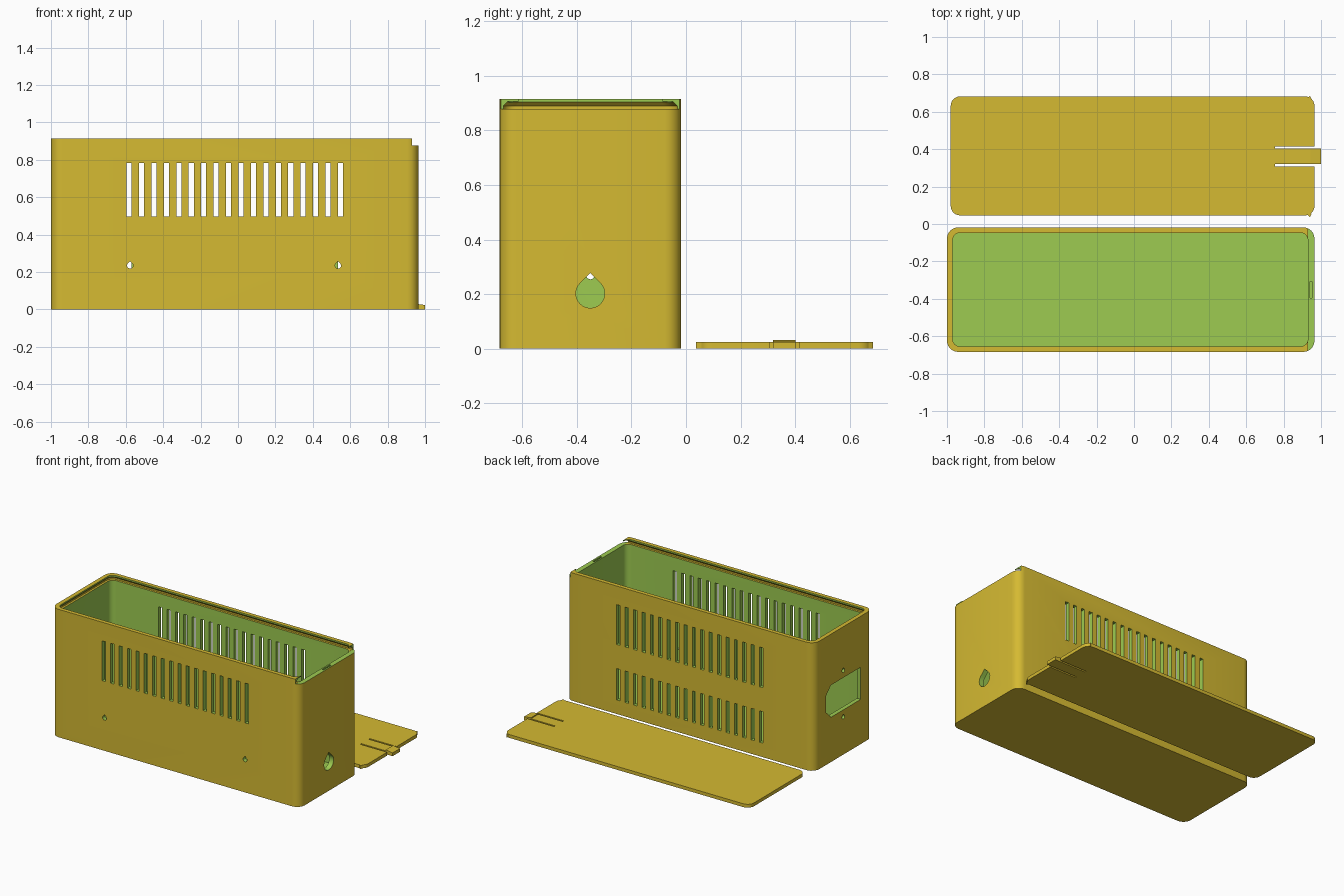
import bpy, bmesh, math

if "Cube" in bpy.data.objects:
    bpy.data.objects.remove(bpy.data.objects["Cube"])


def material(name, rgb):
    m = bpy.data.materials.new(name)
    m.diffuse_color = (*rgb, 1)
    m.use_nodes = True
    m.node_tree.nodes["Principled BSDF"].inputs["Base Color"].default_value = m.diffuse_color
    return m


MATS = [material("mustard_yellow", (0.665, 0.491, 0.032)),
        material("leaf_green", (0.337, 0.597, 0.082))]


def rounded(x0, x1, y0, y1, r, n=6):
    """Rounded rectangle outline, counter-clockwise."""
    pts = []
    corners = [(x1 - r, y1 - r), (x0 + r, y1 - r), (x0 + r, y0 + r), (x1 - r, y0 + r)]
    for k, (cx, cy) in enumerate(corners):
        for i in range(n + 1):
            a = math.pi / 2 * (k + i / n)
            pts.append((cx + r * math.cos(a), cy + r * math.sin(a)))
    return pts


def rect(a0, a1, b0, b1):
    return [(a0, b0), (a1, b0), (a1, b1), (a0, b1)]


def teardrop(cx, cy, r, n=24):
    """Round hole with a 45 degree point on top."""
    pts = [(cx, cy + r * math.sqrt(2))]
    for i in range(n + 1):
        a = math.radians(135 + 270 * i / n)
        pts.append((cx + r * math.cos(a), cy + r * math.sin(a)))
    return pts


def loft(bm, rings):
    """Closed solid through matching rings of 3D points."""
    vs = [[bm.verts.new(p) for p in ring] for ring in rings]
    n = len(vs[0])
    faces = [bm.faces.new(vs[0]), bm.faces.new(vs[-1])]
    for a, b in zip(vs, vs[1:]):
        for i in range(n):
            j = (i + 1) % n
            faces.append(bm.faces.new((a[i], a[j], b[j], b[i])))
    bmesh.ops.recalc_face_normals(bm, faces=faces)


def prism(bm, outline, axis, lo, hi):
    """Extrude an outline along an axis."""
    place = {"x": lambda p, t: (t, p[0], p[1]),
             "y": lambda p, t: (p[0], t, p[1]),
             "z": lambda p, t: (p[0], p[1], t)}[axis]
    loft(bm, [[place(p, t) for p in outline] for t in (lo, hi)])


def finish(name, bm, mat=0):
    me = bpy.data.meshes.new(name)
    for f in bm.faces:
        f.material_index = mat
    bm.to_mesh(me)
    bm.free()
    for m in MATS:
        me.materials.append(m)
    ob = bpy.data.objects.new(name, me)
    bpy.context.collection.objects.link(ob)
    return ob


def solid(name, outline, axis, lo, hi, mat=0):
    bm = bmesh.new()
    prism(bm, outline, axis, lo, hi)
    return finish(name, bm, mat)


def activate(ob):
    bpy.ops.object.select_all(action='DESELECT')
    ob.select_set(True)
    bpy.context.view_layer.objects.active = ob


def cut(ob, cutter):
    activate(ob)
    mod = ob.modifiers.new("cut", 'BOOLEAN')
    mod.operation = 'DIFFERENCE'
    mod.solver = 'EXACT'
    mod.object = cutter
    bpy.ops.object.modifier_apply(modifier=mod.name)
    bpy.data.objects.remove(cutter)


def smooth(ob):
    activate(ob)
    bpy.ops.object.shade_smooth_by_angle(angle=math.radians(30))


# Case body
Y0, Y1, YC = -0.684, -0.018, -0.351
case = solid("case_body", rounded(-1, 0.965, Y0, Y1, 0.06), "z", 0, 0.915)

# Lowered end wall where the lid slides in
cut(case, solid("end_notch", rect(0.93, 1.1, -0.8, 0.1), "z", 0.878, 1, 1))

# Undercut lid channel
bm = bmesh.new()
rings = []
for z, d in ((0.879, 0), (0.890, 0), (0.907, 0.017)):
    ring = rounded(-0.985 + d, 1.1, YC - 0.319 + d, YC + 0.319 - d, 0.045)
    rings.append([(x, y, z) for x, y in ring])
loft(bm, rings)
cut(case, finish("lid_channel", bm))

# Hollow interior
cut(case, solid("cavity", rounded(-0.97, 0.93, YC - 0.304, YC + 0.304, 0.04),
                "z", 0.026, 1.0, 1))

# Vent slots: one row through both walls, a second row in the back only
bm = bmesh.new()
for i in range(18):
    x = -0.596 + 0.0665 * i
    prism(bm, rect(x, x + 0.027, 0.497, 0.782), "y", -0.8, 0.1)
    prism(bm, rect(x, x + 0.027, 0.10, 0.325), "y", -0.2, 0.1)
cut(case, finish("vents", bm, 1))

# Front screw holes, cable hole, power socket opening with its screw holes
bm = bmesh.new()
for x in (-0.577, 0.535):
    prism(bm, teardrop(x, 0.235, 0.016, 12), "y", -0.8, -0.5)
prism(bm, teardrop(YC, 0.202, 0.053), "x", 0.8, 1.1)
sy, sz, c = 0.196, 0.115, 0.055
zc = 0.435
prism(bm, [(YC - sy, zc - sz), (YC + sy - c, zc - sz), (YC + sy, zc - sz + c),
           (YC + sy, zc + sz - c), (YC + sy - c, zc + sz), (YC - sy, zc + sz)],
      "x", -1.1, -0.9)
for s in (-1, 1):
    prism(bm, teardrop(YC, zc + s * 0.166, 0.015, 12), "x", -1.1, -0.9)
# Latch groove in the end wall
prism(bm, rect(0.941, 0.953, YC - 0.044, YC + 0.044), "z", 0.866, 0.95)
cut(case, finish("openings", bm, 1))
smooth(case)

# Sliding lid with two slits that free a spring tongue
LC = 0.361
lid = solid("lid", rounded(-0.98, 0.965, 0.046, 0.682, 0.05), "z", 0, 0.024)
bm = bmesh.new()
for s in (-1, 1):
    y = LC + s * 0.0475
    prism(bm, rect(0.753, 1.1, y - 0.006, y + 0.006), "z", -0.1, 0.1)
cut(lid, finish("slits", bm))
smooth(lid)

# Latch wedge and pull tab on the tongue
solid("lid_latch", [(0.945, 0.02), (0.964, 0.02), (0.964, 0), (1.0, 0),
                    (1.0, 0.024), (0.945, 0.031)], "y", LC - 0.0415, LC + 0.0415)

# Small catches at the lid corners
bm = bmesh.new()
for s in (-1, 1):
    y = LC + s * 0.324
    prism(bm, [(0.925, LC + s * 0.31), (0.94, y), (0.95, LC + s * 0.305)], "z", 0, 0.024)
finish("lid_catches", bm)
